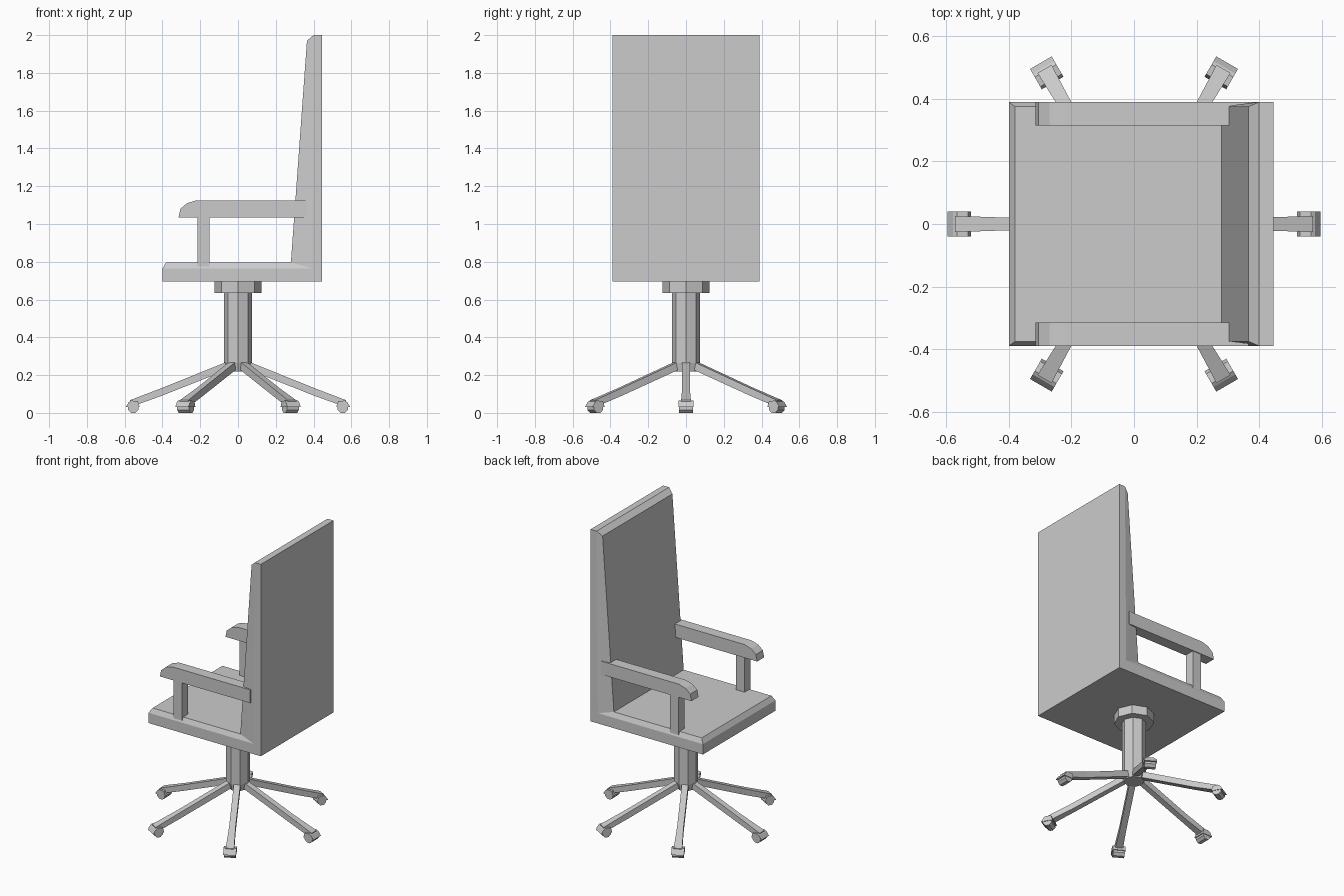
import bpy, bmesh, math
from mathutils import Matrix

if "Cube" in bpy.data.objects:
    bpy.data.objects.remove(bpy.data.objects["Cube"])

GREY = (0.6, 0.6, 0.6, 1)
grey = bpy.data.materials.new("light_grey")
grey.use_nodes = True
grey.diffuse_color = GREY
grey.node_tree.nodes["Principled BSDF"].inputs["Base Color"].default_value = GREY


def finish(name, bm, turn=0):
    bmesh.ops.recalc_face_normals(bm, faces=bm.faces)
    bm.transform(Matrix.Rotation(turn, 4, "Z"))
    mesh = bpy.data.meshes.new(name)
    bm.to_mesh(mesh)
    bm.free()
    mesh.materials.append(grey)
    obj = bpy.data.objects.new(name, mesh)
    bpy.context.collection.objects.link(obj)
    return obj


def loft(name, rings, turn=0, caps=True):
    """Join matching rings of points; caps close the first and last ring."""
    bm = bmesh.new()
    rows = [[bm.verts.new(p) for p in ring] for ring in rings]
    n = len(rows[0])
    for a, b in zip(rows, rows[1:]):
        for i in range(n):
            j = (i + 1) % n
            bm.faces.new((a[i], a[j], b[j], b[i]))
    if caps:
        bm.faces.new(rows[0])
        bm.faces.new(rows[-1])
    return finish(name, bm, turn)


def prism(name, profile, y0, y1, turn=0):
    """Extrude an x-z profile from y0 to y1."""
    return loft(name, [[(x, y, z) for x, z in profile] for y in (y0, y1)], turn)


def octagon(radius, z):
    return [(radius * math.cos(i * math.pi / 4), radius * math.sin(i * math.pi / 4), z)
            for i in range(8)]


# L-shaped shell: seat base and back
W = 0.39
rim = [(-0.40, 0.765), (0.39, 0.765), (0.40, 2.0)]
prism("seat_and_back_shell", [(0.445, 2.0), (0.445, 0.695), (-0.40, 0.695)] + rim, -W, W)

# Cushion with chamfered border, sitting on the rim of the shell
pad = [(-0.38, 0.797), (0.28, 0.797), (0.365, 1.97)]
loft("cushion", [[(rx, -W, rz), (px, -0.375, pz), (px, 0.375, pz), (rx, W, rz)]
                 for (rx, rz), (px, pz) in zip(rim, pad)])

# Armrests and their posts
arm = [(-0.315, 1.035), (-0.305, 1.08), (-0.27, 1.11), (-0.22, 1.125),
       (0.365, 1.125), (0.365, 1.035)]
post = [(-0.215, 0.77), (-0.15, 0.77), (-0.15, 1.05), (-0.215, 1.05)]
for side, s in (("left", 1), ("right", -1)):
    prism(side + "_armrest", arm, s * 0.315, s * W)
    prism(side + "_arm_post", post, s * 0.322, s * 0.385)

# Central column with collar and hub
loft("collar", [octagon(0.125, 0.635), octagon(0.125, 0.695)])
loft("column", [octagon(0.065, 0.22), octagon(0.075, 0.265), octagon(0.075, 0.64)])

# Six legs, each with a foot cover and a caster
cover = [(0.52, 0.03), (0.595, 0.03), (0.578, 0.057), (0.565, 0.065), (0.53, 0.062)]
wheel = [(0.555 + 0.03 * math.cos((i + 0.5) * math.pi / 4),
          0.028 + 0.03 * math.sin((i + 0.5) * math.pi / 4)) for i in range(8)]


def leg_ring(x, half, bottom, top):
    return [(x, -half, bottom), (x, half, bottom), (x, half, top), (x, -half, top)]


for k in range(6):
    turn = k * math.pi / 3
    loft(f"leg_{k + 1}", [leg_ring(0.04, 0.02, 0.235, 0.278),
                          leg_ring(0.40, 0.02, 0.092, 0.133),
                          leg_ring(0.572, 0.026, 0.03, 0.067)], turn)
    prism(f"foot_cover_{k + 1}", cover, -0.04, 0.04, turn)
    prism(f"caster_{k + 1}", wheel, -0.036, 0.036, turn)
